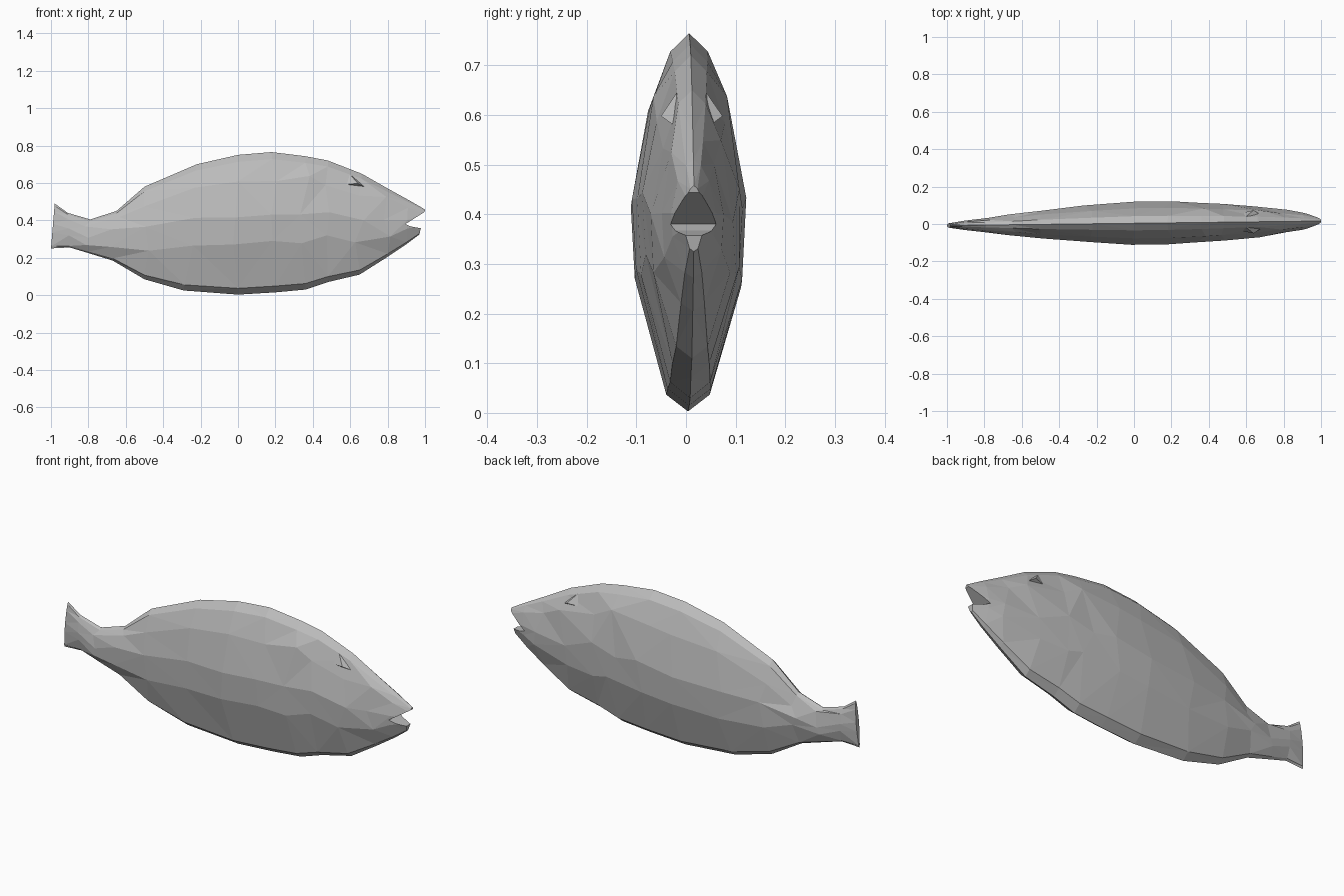
import bpy
import bmesh
import random
from mathutils import Vector

random.seed(4)
cube = bpy.data.objects.get("Cube")
if cube:
    bpy.data.objects.remove(cube)

# One plain grey for the whole fish
grey = bpy.data.materials.new("fish grey")
grey.use_nodes = True
colour = (0.5, 0.5, 0.5, 1)
grey.diffuse_color = colour
grey.node_tree.nodes["Principled BSDF"].inputs["Base Color"].default_value = colour


def finish(name, bm):
    bmesh.ops.recalc_face_normals(bm, faces=bm.faces)
    mesh = bpy.data.meshes.new(name)
    bm.to_mesh(mesh)
    bm.free()
    mesh.materials.append(grey)
    obj = bpy.data.objects.new(name, mesh)
    bpy.context.collection.objects.link(obj)
    return obj


# Body stations, tail to snout: bottom x, top x, bottom z, top z, half width
stations = [
    (-1.0, -.98, .25, .49, .012),
    (-.9, -.91, .255, .44, .025),
    (-.8, -.79, .225, .405, .038),
    (-.67, -.65, .185, .45, .055),
    (-.5, -.5, .085, .58, .075),
    (-.29, -.22, .025, .70, .098),
    (0, 0, .003, .75, .115),
    (.2, .18, .015, .765, .115),
    (.36, .36, .03, .743, .106),
    (.48, .48, .07, .72, .098),
    (.65, .66, .11, .65, .083),
    (.8, .81, .205, .565, .062),
    (.9, .91, .272, .51, .045),
    (.97, 1.0, .325, .458, .022),
]
# Half cross-section: height fraction, width fraction
section = [(0, 0), (.045, .38), (.35, .93), (.55, 1), (.82, .7), (.95, .33), (1, 0)]
outline = [(t, -w) for t, w in section] + [(t, w) for t, w in section[-2:0:-1]]


def centre(x):
    return .004 + .012 * x


# Faceted body lofted through the stations
bm = bmesh.new()
rings = []
for xb, xt, zb, zt, half in stations:
    ring = []
    for t, w in outline:
        x = xb + (xt - xb) * t
        z = zb + (zt - zb) * t
        if .2 < t < .9 and abs(xb) < .85:
            x += random.uniform(-.03, .03)
            z += random.uniform(-.025, .025)
        ring.append(bm.verts.new((x, centre(x) + half * w, z)))
    rings.append(ring)
count = len(outline)
for a, b in zip(rings, rings[1:]):
    for i in range(count):
        j = (i + 1) % count
        bm.faces.new((a[i], a[j], b[j], b[i]))
bm.faces.new(rings[0])
bm.faces.new(rings[-1])
bmesh.ops.triangulate(bm, faces=bm.faces, quad_method='SHORT_EDGE')
body = finish("fish_body", bm)

# Wedge that opens the mouth
bm = bmesh.new()
wedge = [(.895, .38), (.925, .367), (1.05, .345), (1.05, .478)]
sides = [[bm.verts.new((x, y, z)) for x, z in wedge] for y in (-.2, .2)]
for side in sides:
    bm.faces.new(side)
for i in range(4):
    j = (i + 1) % 4
    bm.faces.new((sides[0][i], sides[0][j], sides[1][j], sides[1][i]))
cutter = finish("mouth_cutter", bm)
cutter.hide_render = True
cutter.hide_viewport = True
mouth = body.modifiers.new("mouth", 'BOOLEAN')
mouth.operation = 'DIFFERENCE'
mouth.solver = 'EXACT'
mouth.object = cutter

# Small overhanging brow above each eye
for name, s in (("right_brow", -1), ("left_brow", 1)):
    bm = bmesh.new()
    points = [(.56, .045, .59), (.68, .035, .578), (.64, .062, .598), (.60, .03, .645), (.62, .02, .59)]
    for x, y, z in points:
        bm.verts.new(Vector((x, centre(x) + s * y, z)))
    bmesh.ops.convex_hull(bm, input=bm.verts)
    finish(name, bm)
